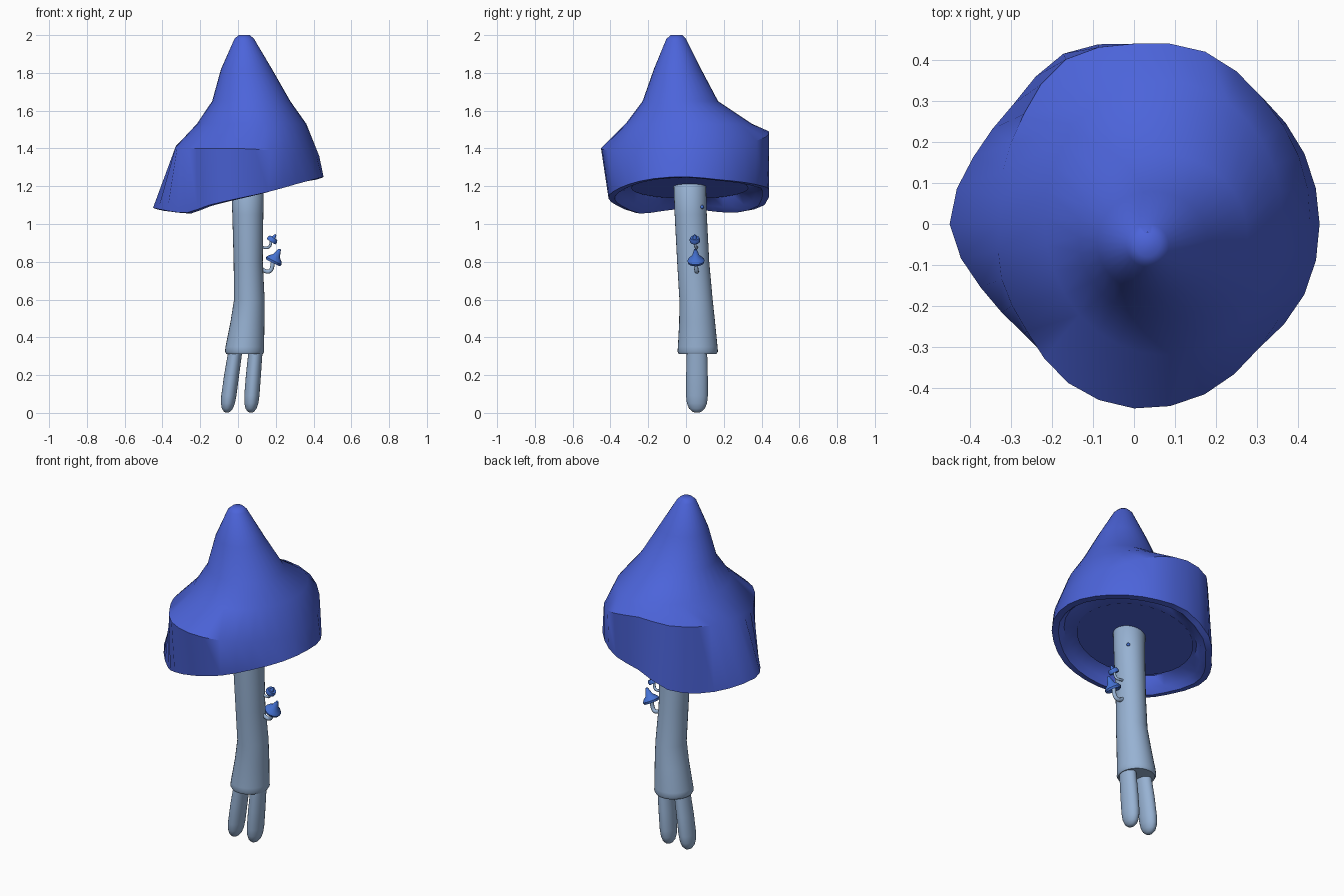
import bpy, bmesh, math
from mathutils import Vector

if "Cube" in bpy.data.objects:
    bpy.data.objects.remove(bpy.data.objects["Cube"])

N = 32  # columns around the big cap


def material(name, rgb):
    m = bpy.data.materials.new(name)
    m.diffuse_color = (*rgb, 1)
    m.use_nodes = True
    m.node_tree.nodes["Principled BSDF"].inputs["Base Color"].default_value = m.diffuse_color
    return m


CAP = material("deep_blue", (0.072, 0.127, 0.70))
STEM = material("pale_blue_grey", (0.31, 0.445, 0.65))
BUD = material("mid_blue", (0.06, 0.17, 0.66))


def loft(name, rings, mat, angle=45):
    """Skin closed rings of equal length and cap both ends."""
    bm = bmesh.new()
    rows = [[bm.verts.new(p) for p in ring] for ring in rings]
    n = len(rows[0])
    for a, b in zip(rows, rows[1:]):
        for i in range(n):
            j = (i + 1) % n
            bm.faces.new((a[i], a[j], b[j], b[i]))
    bm.faces.new(rows[0][::-1])
    bm.faces.new(rows[-1])
    bmesh.ops.recalc_face_normals(bm, faces=bm.faces)
    me = bpy.data.meshes.new(name)
    bm.to_mesh(me)
    bm.free()
    ob = bpy.data.objects.new(name, me)
    bpy.context.collection.objects.link(ob)
    me.materials.append(mat)
    bpy.ops.object.select_all(action='DESELECT')
    ob.select_set(True)
    bpy.context.view_layer.objects.active = ob
    bpy.ops.object.shade_smooth_by_angle(angle=math.radians(angle))
    return ob


def oval(x, y, z, rx, ry, n=N):
    return [Vector((x + rx * math.cos(t), y + ry * math.sin(t), z))
            for t in (2 * math.pi * i / n for i in range(n))]


def spread(vals):
    """Catmull-Rom midpoints: 16 values become 32."""
    n = len(vals)
    out = []
    for i in range(n):
        a, b, c, d = (vals[(i + k) % n] for k in (-1, 0, 1, 2))
        out += [b, (9 * (b + c) - a - d) / 16]
    return out


def polar(radii, heights, scale=1, lift=0):
    return [Vector((r * scale * math.cos(2 * math.pi * i / N),
                    r * scale * math.sin(2 * math.pi * i / N), z + lift))
            for i, (r, z) in enumerate(zip(radii, heights))]


# big cap: shoulder and rim outlines every 22.5 degrees, starting at +x
sh_r = spread([.43, .435, .44, .455, .44, .435, .38, .345,
               .33, .35, .37, .42, .45, .45, .43, .42])
sh_z = spread([1.36, 1.38, 1.42, 1.46, 1.49, 1.47, 1.44, 1.42,
               1.41, 1.40, 1.40, 1.40, 1.40, 1.39, 1.37, 1.36])
rim_r = spread([.453, .45, .44, .44, .44, .45, .415, .425,
                .45, .405, .38, .40, .41, .42, .43, .45])
rim_z = spread([1.25, 1.235, 1.22, 1.20, 1.18, 1.10, 1.065, 1.07,
                1.085, 1.07, 1.06, 1.10, 1.135, 1.17, 1.21, 1.24])
disc = oval(0, 0.02, 0, 0.32, 0.32)
for p in disc:
    p.z = 1.195 + 0.18 * p.x
loft("cap", [
    oval(.033, -.05, 2.0, .03, .03),
    oval(.033, -.052, 1.98, .052, .052),
    oval(.045, -.045, 1.82, .135, .125),
    oval(.07, -.03, 1.65, .207, .2),
    oval(.072, .015, 1.53, .29, .335),
    polar(sh_r, sh_z),
    polar(rim_r, rim_z),
    polar(rim_r, rim_z, .92, -.004),
    polar(rim_r, rim_z, .85, .025),
    disc,
    oval(.05, .02, 1.225, .07, .07)], CAP)

# pleated gills under the cap
gills = []
for k in (0, 1):
    ring = oval(.01, .02, 0, .31 - .23 * k, .31 - .23 * k, 64)
    for i, p in enumerate(ring):
        p.z = 1.188 + .18 * p.x * (1 - k) + .03 * k + .006 * (i % 2)
    gills.append(ring)
gills.append(oval(.03, .02, 1.24, .05, .05, 64))
loft("gills", gills[:2], CAP, 20)

# trunk
loft("trunk", [oval(*r) for r in [
    (.05, .02, 1.235, .07, .07), (.05, .02, 1.215, .086, .086),
    (.052, .025, 1.05, .082, .085), (.054, .038, .8, .077, .085),
    (.06, .053, .6, .081, .088), (.05, .059, .48, .09, .095),
    (.036, .062, .35, .102, .105), (.035, .062, .325, .104, .107),
    (.035, .062, .312, .097, .1)]], STEM)

# two rounded legs
for side, foot, top in (("left", -.058, -.012), ("right", .068, .094)):
    rings = []
    for h, s in ((0.0, .15), (.006, .45), (.022, .75), (.05, .95), (.09, 1.03),
                 (.2, 1.02), (.34, .95)):
        t = (h / .34) ** 1.2
        rings.append(oval(foot + (top - foot) * t, .058, h + .001, .039 * s, .056 * s, 24))
    loft(side + "_leg", rings, STEM, 60)


def tube(name, pts, r, mat):
    cu = bpy.data.curves.new(name, 'CURVE')
    cu.dimensions = '3D'
    cu.bevel_depth, cu.bevel_resolution = r, 3
    cu.use_fill_caps = True
    sp = cu.splines.new('NURBS')
    sp.points.add(len(pts) - 1)
    for p, co in zip(sp.points, pts):
        p.co = (*co, 1)
    sp.use_endpoint_u, sp.order_u = True, 3
    cu.materials.append(mat)
    bpy.context.collection.objects.link(bpy.data.objects.new(name, cu))


# small side mushrooms: a curved stalk and a tilted pointed cap
for name, base, tip, s in (("lower", (.185, .053, .795), (.222, .05, .868), 1),
                           ("upper", (.175, .047, .906), (.2, .046, .945), .62)):
    b, t = Vector(base), Vector(tip)
    q = Vector((0, 0, 1)).rotation_difference(t - b)
    h = (t - b).length
    prof = ((.0, .02), (.042, 0), (.046, .012 / s), (.038, .025 / s), (.02, .5 * h / s), (.007, .97 * h / s), (.002, h / s))
    prof = [(max(r, .002) * s, z * s) for r, z in prof]
    loft(name + "_sprout_cap",
         [[b + q @ p for p in oval(0, 0, z, r, r, 16)] for r, z in prof], BUD)
    tube(name + "_sprout_stalk",
         [(.115, .055, b.z - .025), (.15, .058, b.z - .05 * s - .005),
          (b.x, b.y, b.z - .035 * s), (b.x, b.y, b.z + .02 * s)], .01 * s + .001, STEM)

# tiny bud near the top of the trunk
bpy.ops.mesh.primitive_uv_sphere_add(segments=12, ring_count=8, radius=.01,
                                     location=(.11, .085, 1.09))
bud = bpy.context.object
bud.name = "tiny_bud"
bud.data.materials.append(BUD)
bpy.ops.object.shade_smooth()
